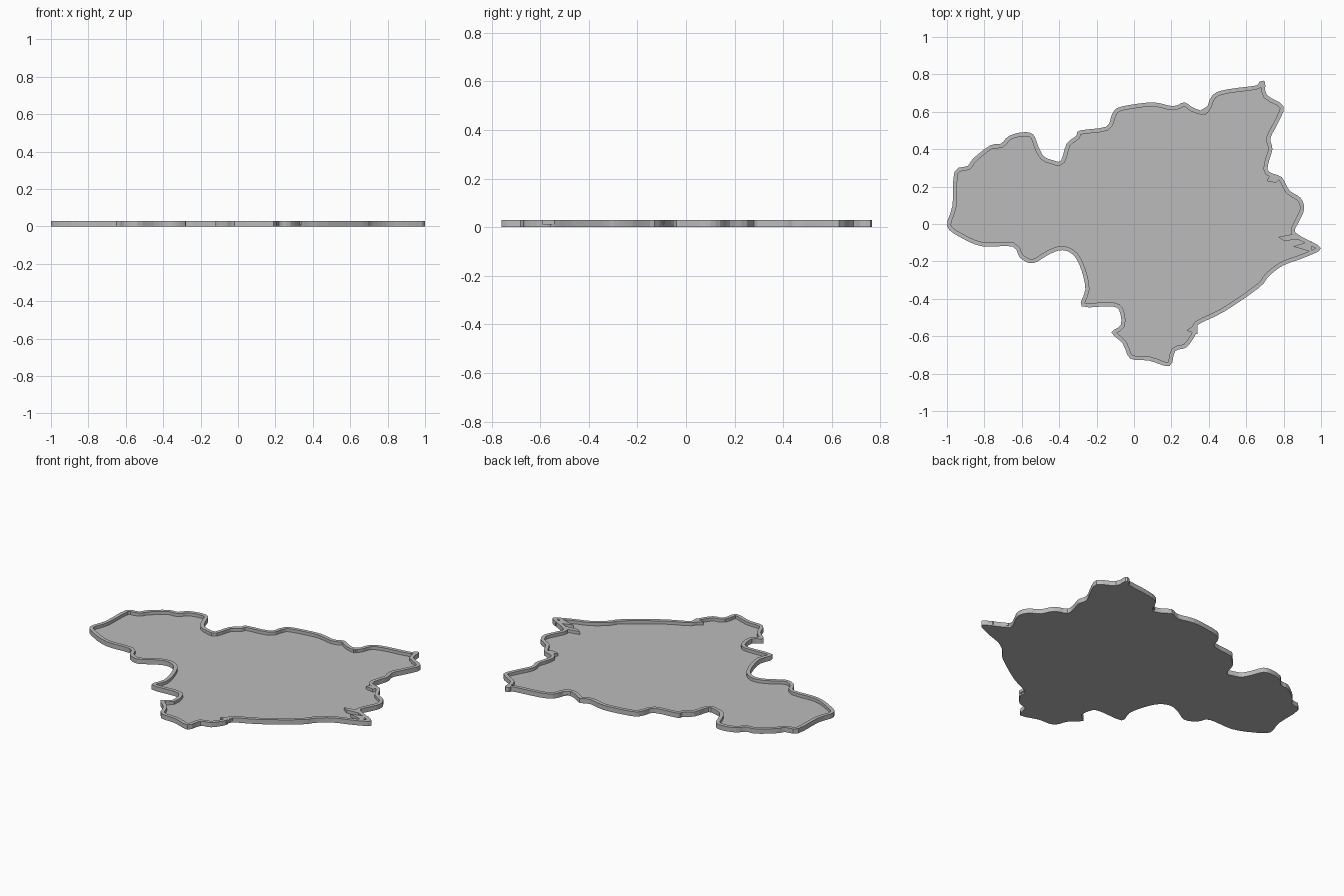
import bpy
import bmesh
from mathutils import Vector

default_cube = bpy.data.objects.get("Cube")
if default_cube:
    bpy.data.objects.remove(default_cube, do_unlink=True)

FLOOR, TOP, RIM_WIDTH = 0.01, 0.029, 0.022

# Outline control points in hundredths, clockwise from the west tip
OUTLINE = [
    (-100, -1), (-97, 10), (-96, 28), (-89, 31), (-86, 35), (-77, 42),
    (-71, 43), (-67, 47), (-60, 49), (-54, 48), (-51, 41), (-48, 36),
    (-43, 34), (-39, 34), (-36, 43), (-31, 47), (-29, 50), (-15, 52),
    (-12, 58), (-9, 62), (0, 64), (11, 65), (21, 63), (27, 65),
    (32, 62), (38, 61), (42, 69), (50, 72), (65, 74), (67, 76),
    (70, 76), (71, 69), (80, 63), (77, 54), (73, 46), (74, 40),
    (72, 33), (72, 28), (79, 25), (83, 18), (89, 14), (91, 8),
    (88, 1), (86, -4), (90, -7), (100, -13), (91, -18), (80, -22),
    (72, -28), (67, -34), (48, -47), (34, -54), (33, -59), (28, -66),
    (22, -68), (19, -76), (8, -73), (-2, -72), (-6, -64), (-12, -58),
    (-7, -54), (-8, -46), (-13, -44), (-28, -44), (-26, -35), (-28, -25),
    (-32, -17), (-38, -14), (-45, -16), (-54, -21), (-61, -18), (-65, -12),
    (-81, -12), (-93, -7),
]

# Small inward spurs of the rim, in hundredths
SPURS = [
    [(87, -5), (77, -7), (80, -9), (91, -8)],
    [(95, -9), (85, -12), (95, -15)],
    [(34, -53), (28, -57), (34, -59)],
    [(73, 27), (71, 23), (76, 22), (79, 25)],
    [(36, 61), (38, 58), (41, 64)],
]


def make_material(name, value):
    mat = bpy.data.materials.new(name)
    mat.use_nodes = True
    colour = (value, value, value, 1.0)
    mat.diffuse_color = colour
    mat.node_tree.nodes["Principled BSDF"].inputs["Base Color"].default_value = colour
    return mat


def smooth_loop(points, steps):
    """Closed spline passing through every control point."""
    pts = [Vector(p) / 100 for p in points]
    count = len(pts)
    result = []
    for i in range(count):
        before, start, end, after = (pts[(i + k) % count] for k in (-1, 0, 1, 2))
        for s in range(steps):
            t = s / steps
            result.append(0.5 * (2 * start + (end - before) * t
                          + (2 * before - 5 * start + 4 * end - after) * t ** 2
                          + (3 * start - before - 3 * end + after) * t ** 3))
    return result


def inset_loop(loop, width):
    """Shift a clockwise loop inward along its local normals."""
    result = []
    for i, point in enumerate(loop):
        along = (loop[(i + 1) % len(loop)] - loop[i - 1]).normalized()
        result.append(point + Vector((along.y, -along.x)) * width)
    return result


def ring(bm, loop, z):
    return [bm.verts.new((p.x, p.y, z)) for p in loop]


def bridge(bm, lower, upper):
    for i in range(len(lower)):
        bm.faces.new((lower[i - 1], upper[i - 1], upper[i], lower[i]))


def finish(bm, name, mat):
    mesh = bpy.data.meshes.new(name)
    bm.to_mesh(mesh)
    bm.free()
    mesh.materials.append(mat)
    obj = bpy.data.objects.new(name, mesh)
    bpy.context.collection.objects.link(obj)
    return obj


def slab(name, loop, bottom, top, mat):
    bm = bmesh.new()
    low, high = ring(bm, loop, bottom), ring(bm, loop, top)
    bridge(bm, low, high)
    caps = [bm.faces.new(low), bm.faces.new(high)]
    bmesh.ops.triangulate(bm, faces=caps)
    bmesh.ops.recalc_face_normals(bm, faces=bm.faces)
    return finish(bm, name, mat)


grey = make_material("plain grey", 0.5)
outer = smooth_loop(OUTLINE, 3)
inner = inset_loop(outer, RIM_WIDTH)

# Flat floor plate
slab("floor_plate", outer, 0, FLOOR, grey)

# Raised rim: outer wall, top band, inner wall
bm = bmesh.new()
rings = [ring(bm, loop, z) for loop, z in
         ((outer, FLOOR), (outer, TOP), (inner, TOP), (inner, FLOOR))]
for lower, upper in zip(rings, rings[1:]):
    bridge(bm, lower, upper)
bmesh.ops.recalc_face_normals(bm, faces=bm.faces)
finish(bm, "raised_rim", grey)

# Spurs where the rim widens
for number, spur in enumerate(SPURS, 1):
    corners = [Vector(p) / 100 for p in spur]
    slab(f"rim_spur_{number}", corners, FLOOR, TOP - 0.0005, grey)
